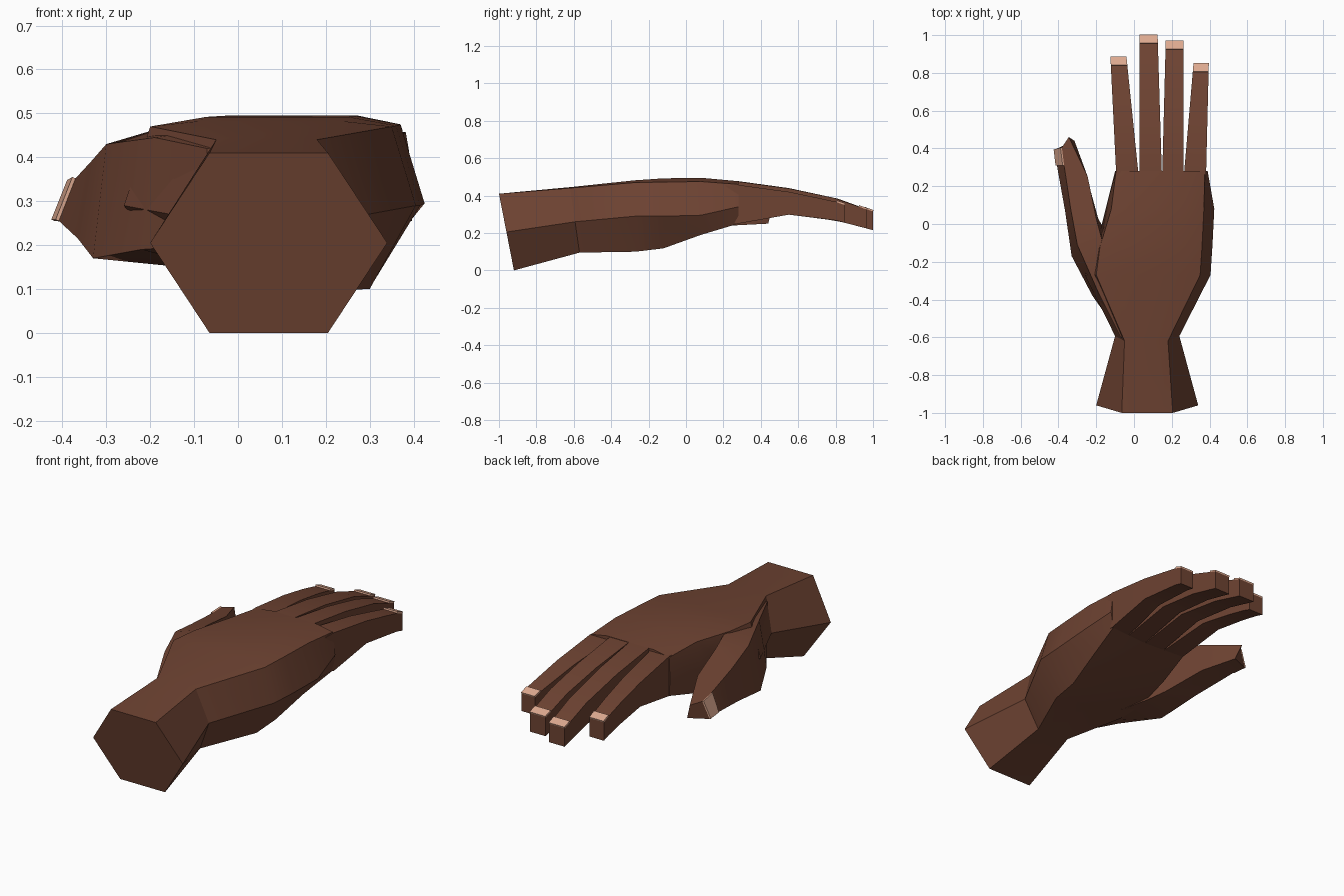
import bpy, bmesh, math
from mathutils import Vector

if "Cube" in bpy.data.objects:
    bpy.data.objects.remove(bpy.data.objects["Cube"])


def material(name, rgb):
    m = bpy.data.materials.new(name)
    m.diffuse_color = (*rgb, 1)
    m.use_nodes = True
    m.node_tree.nodes["Principled BSDF"].inputs["Base Color"].default_value = m.diffuse_color
    return m


SKIN = material("brown skin", (0.156, 0.056, 0.032))
NAIL = material("pale nail", (0.73, 0.40, 0.28))


def loft(name, rings, mat, angle=30):
    """Skin a stack of equal-length point rings and cap both ends."""
    bm = bmesh.new()
    vs = [[bm.verts.new(p) for p in r] for r in rings]
    n = len(rings[0])
    for a, b in zip(vs, vs[1:]):
        for i in range(n):
            j = (i + 1) % n
            bm.faces.new((a[i], a[j], b[j], b[i]))
    bm.faces.new(vs[0])
    bm.faces.new(vs[-1])
    bmesh.ops.recalc_face_normals(bm, faces=bm.faces)
    for f in bm.faces:
        f.smooth = True
    me = bpy.data.meshes.new(name)
    bm.to_mesh(me)
    bm.free()
    me.set_sharp_from_angle(angle=math.radians(angle))
    me.materials.append(mat)
    ob = bpy.data.objects.new(name, me)
    bpy.context.collection.objects.link(ob)
    return ob


def nail(name, quad, out):
    """Thin plate lying on a quad, raised in the direction out."""
    quad = [Vector(p) for p in quad]
    n = (quad[2] - quad[0]).cross(quad[3] - quad[1]).normalized()
    if n.dot(Vector(out)) < 0:
        n = -n
    loft(name, [[p - n * 0.001 for p in quad], [p + n * 0.008 for p in quad]], NAIL)


# Wrist and palm: each row is one cross-section
# y, slant, x left, top left, top right, right, bottom left, bottom right,
# z top, top edge, side, bottom right, bottom middle, bottom left
SECTIONS = [
    (-1.0, .08, -.20, -.065, .205, .34, -.065, .205, .41, .41, .205, 0, 0, 0),
    (-.62, .05, -.10, -.05, .18, .24, -.03, .17, .445, .44, .26, .095, .10, .11),
    (-.27, 0, -.26, -.20, .35, .405, -.15, .30, .482, .47, .29, .10, .14, .15),
    (-.12, 0, -.20, -.18, .36, .415, -.15, .31, .492, .472, .29, .118, .17, .16),
    (.08, 0, -.15, -.12, .37, .425, -.13, .34, .495, .475, .295, .19, .20, .20),
    (.28, 0, -.10, -.095, .375, .39, -.095, .375, .477, .46, .34, .25, .26, .25),
]
rings = []
for y, sl, xl, tl, tr, xr, bl, br, zt, ze, zm, zr, zb, zl in SECTIONS:
    w = tr - tl
    pts = [(tl, ze), (tl + .2 * w, zt), (tl + .8 * w, zt), (tr, ze), (xr, zm),
           (br, zr), ((bl + br) / 2, zb), (bl, zl), (xl, zm)]
    rings.append([(x, y + sl * (zt - z) / (zt - zb), z) for x, z in pts])
loft("palm_and_wrist", rings, SKIN)


def interp(table, y):
    for (a, p), (b, q) in zip(table, table[1:]):
        if y <= b:
            return p + (q - p) * (y - a) / (b - a)
    return table[-1][1]


# Fingers: square sections that taper and droop towards the tip
TOP = [(.15, .47), (.28, .477), (.55, .44), (.8, .388), (1.0, .315)]
BOTTOM = [(.15, .27), (.28, .25), (.55, .298), (.8, .268), (1.0, .215)]
FINGERS = {  # base left, base right, tip left, tip right, tip y, lowering
    "index": (-.095, .022, -.125, -.04, .885, .012),
    "middle": (.028, .147, .03, .125, 1.0, 0),
    "ring": (.15, .263, .168, .262, .968, .002),
    "little": (.266, .382, .315, .396, .85, .02),
}
for name, (b0, b1, t0, t1, end, low) in FINGERS.items():
    rings = []
    for y in (.18, .28, .55, .28 + (end - .28) * .74, end - .045, end):
        t = max(0, (y - .28) / (end - .28))
        x0, x1 = b0 + (t0 - b0) * t, b1 + (t1 - b1) * t
        if y < .28:
            x0, x1 = x0 + .01, x1 - .01
        zt, zb = interp(TOP, y) - low, interp(BOTTOM, y)
        rings.append([(x0, y, zt), (x1, y, zt), (x1, y, zb), (x0, y, zb)])
    loft(name + "_finger", rings, SKIN)
    a, b = rings[-2:]
    nail(name + "_nail", (a[0], a[1], b[1], b[0]), (0, 0, 1))

# Thumb: outer top, inner top, inner bottom, outer bottom of each section
thumb = [
    [(-.07, -.60, .42), (.0, -.60, .43), (.0, -.58, .13), (-.08, -.58, .20)],
    [(-.19, -.36, .445), (-.05, -.40, .465), (-.03, -.40, .14), (-.22, -.38, .19)],
    [(-.30, -.11, .43), (-.165, -.10, .47), (-.14, -.06, .16), (-.33, -.17, .17)],
    [(-.335, .08, .39), (-.20, .03, .44), (-.19, .03, .19), (-.365, .07, .215)],
    [(-.37, .31, .352), (-.245, .25, .39), (-.25, .25, .24), (-.408, .31, .255)],
    [(-.382, .405, .345), (-.345, .46, .335), (-.315, .44, .25), (-.418, .395, .255)],
]
loft("thumb", thumb, SKIN)
a, b = thumb[-2:]
nail("thumb_nail", (a[0], b[0], b[3], a[3]), (-1, 0, 0))
